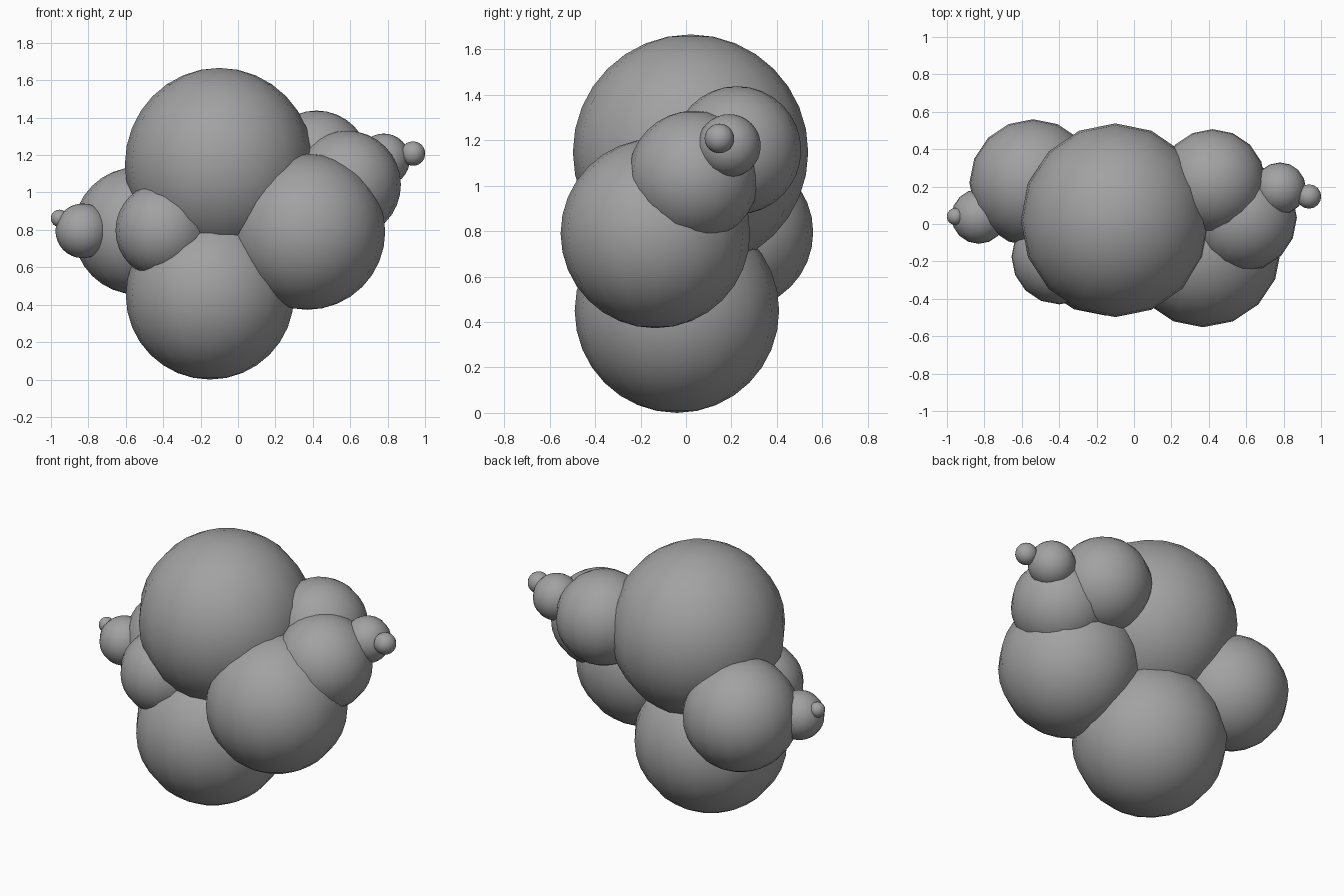
import bpy

# Remove the default cube only
cube = bpy.data.objects.get("Cube")
if cube:
    bpy.data.objects.remove(cube, do_unlink=True)

# Single flat grey
grey = bpy.data.materials.new("mid_grey")
grey.use_nodes = True
colour = (0.36, 0.36, 0.36, 1)
grey.diffuse_color = colour
grey.node_tree.nodes["Principled BSDF"].inputs["Base Color"].default_value = colour


def puff(name, centre, radius, squash=1.0):
    """Smooth round lobe; squash narrows it from side to side."""
    bpy.ops.mesh.primitive_uv_sphere_add(segments=16, ring_count=16,
                                         radius=radius, location=centre)
    lobe = bpy.context.object
    lobe.name = lobe.data.name = name
    for vert in lobe.data.vertices:
        vert.co.x *= squash
    lobe.data.materials.append(grey)
    bpy.ops.object.shade_smooth()


# Central stack
puff("top_lobe", (-0.10, 0.02, 1.148), 0.518, squash=0.975)
puff("bottom_lobe", (-0.15, -0.04, 0.45), 0.45)

# Cluster on the left side, shrinking outwards
puff("left_front_lobe", (0.37, -0.135, 0.79), 0.417)
puff("left_middle_lobe", (0.583, 0.034, 1.042), 0.288)
puff("left_back_lobe", (0.42, 0.225, 1.156), 0.282)
puff("left_small_lobe", (0.78, 0.19, 1.176), 0.139)
puff("left_tip", (0.936, 0.147, 1.208), 0.065)

# Cluster on the right side, shrinking outwards
puff("right_back_lobe", (-0.54, 0.22, 0.795), 0.34)
puff("right_front_lobe", (-0.40, -0.175, 0.797), 0.255)
puff("right_small_lobe", (-0.83, 0.04, 0.795), 0.146)
puff("right_tip", (-0.955, 0.04, 0.862), 0.046)
